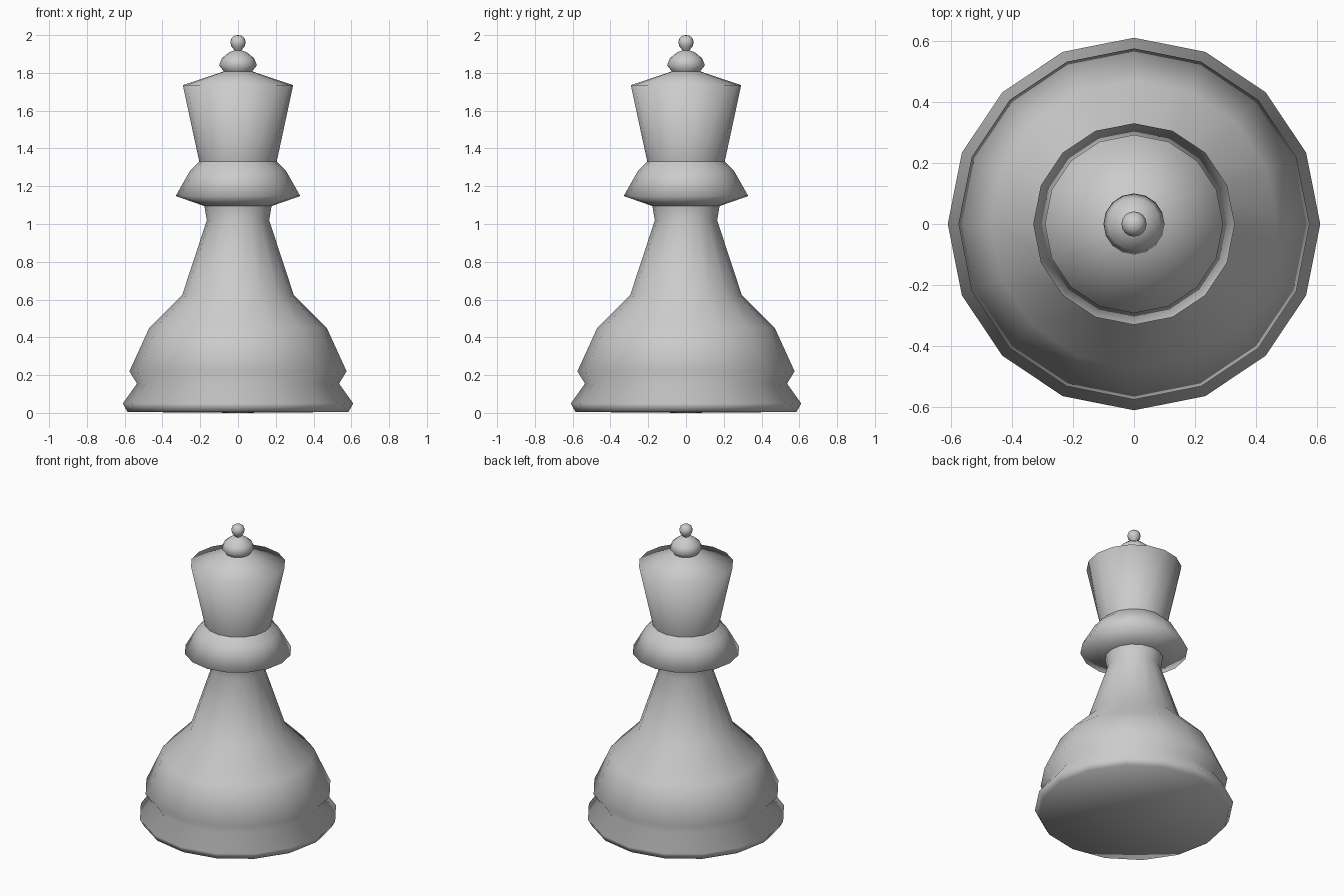
import bpy, math

if "Cube" in bpy.data.objects:
    bpy.data.objects.remove(bpy.data.objects["Cube"])

SIDES = 16


def lathe(name, profile):
    """Revolve (radius, z) points about z; a zero radius closes to a pole."""
    verts, faces, rings = [], [], []
    for r, z in profile:
        start = len(verts)
        count = 1 if r == 0 else SIDES
        for i in range(count):
            a = 2 * math.pi * i / SIDES
            verts.append((r * math.cos(a), r * math.sin(a), z))
        rings.append([start + i % count for i in range(SIDES)])
    for low, high in zip(rings, rings[1:]):
        for i in range(SIDES):
            j = (i + 1) % SIDES
            loop = list(dict.fromkeys((low[i], low[j], high[j], high[i])))
            faces.append(loop)
    mesh = bpy.data.meshes.new(name)
    mesh.from_pydata(verts, [], faces)
    mesh.polygons.foreach_set("use_smooth", [True] * len(faces))
    mesh.update()
    obj = bpy.data.objects.new(name, mesh)
    bpy.context.collection.objects.link(obj)
    return obj


# Weighted foot, rounded belly and tapering stem
lathe("base_and_stem", [
    (0, 0), (0.585, 0.005), (0.61, 0.05), (0.535, 0.155), (0.575, 0.22),
    (0.47, 0.45), (0.295, 0.625), (0.165, 1.02), (0.178, 1.095)])

# Flared collar
lathe("collar", [(0.178, 1.095), (0.33, 1.148), (0.252, 1.285), (0.205, 1.33)])

# Flaring head with a shallow conical top
lathe("crown", [(0.205, 1.33), (0.292, 1.735), (0.075, 1.808)])

# Turned button on top
lathe("finial", [
    (0.075, 1.808), (0.10, 1.84), (0.085, 1.878), (0.045, 1.91), (0.018, 1.919)])

# Small ball at the tip
lathe("tip_ball", [
    (0.018, 1.919), (0.036, 1.942), (0.041, 1.963), (0.034, 1.985),
    (0.018, 1.997), (0, 2.0)])
